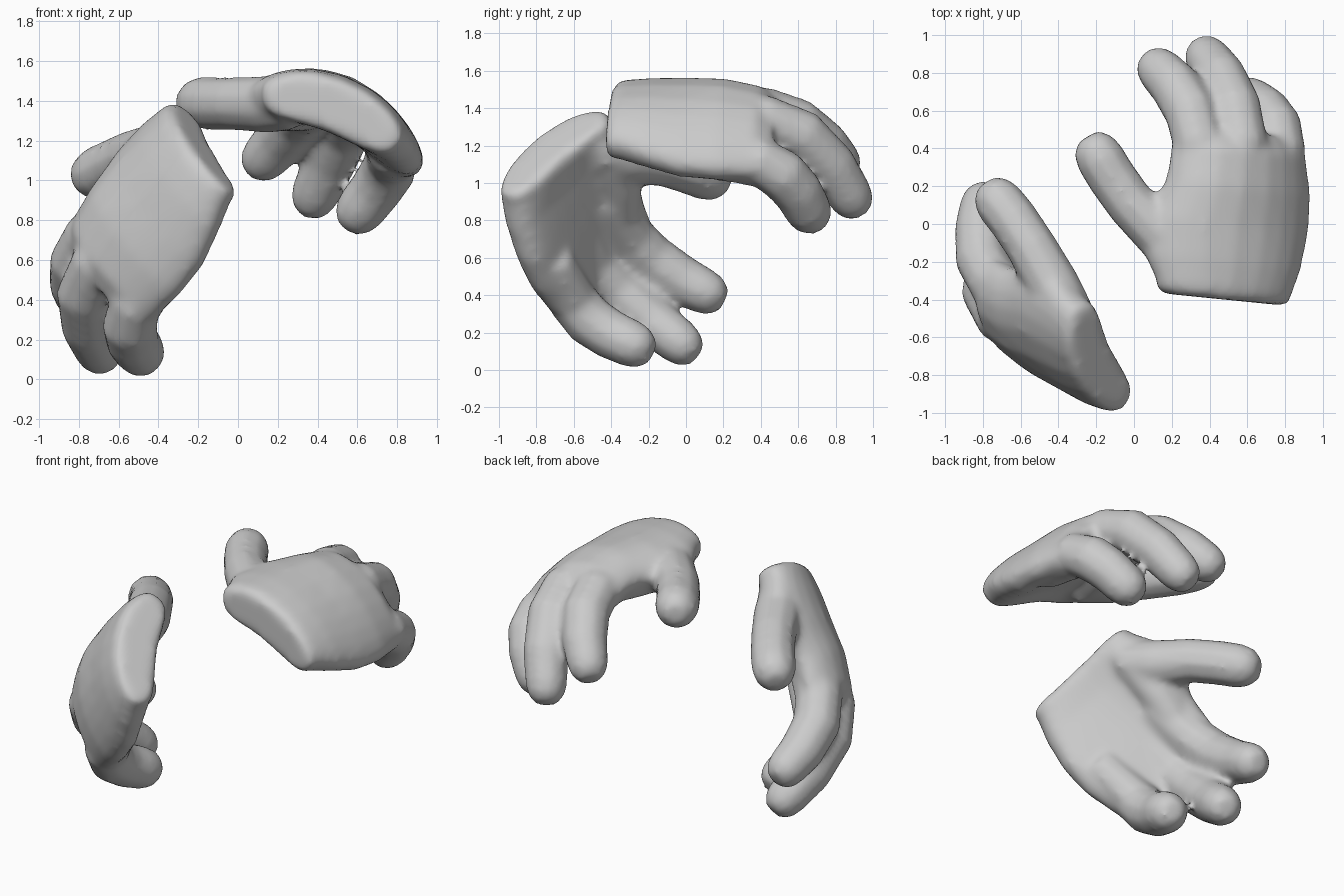
import bpy, bmesh, math
from mathutils import Vector, Matrix

if "Cube" in bpy.data.objects:
    bpy.data.objects.remove(bpy.data.objects["Cube"])

grey = bpy.data.materials.new("glove_grey")
grey.diffuse_color = (0.6, 0.6, 0.6, 1)
grey.use_nodes = True
grey.node_tree.nodes["Principled BSDF"].inputs["Base Color"].default_value = grey.diffuse_color


def loft(bm, rings):
    """Skin a list of closed point rings and cap both ends."""
    loops = [[bm.verts.new(p) for p in ring] for ring in rings]
    n = len(loops[0])
    for a, b in zip(loops, loops[1:]):
        for i in range(n):
            bm.faces.new((a[i], a[(i + 1) % n], b[(i + 1) % n], b[i]))
    bm.faces.new(loops[0][::-1])
    bm.faces.new(loops[-1])


def palm_ring(y, left, mid, right, thick, sides=28):
    """Flat oval bent along an arch through left, mid and right (x, z)."""
    l, m, r = (Vector((p[0], p[1])) for p in (left, mid, right))
    ring = []
    for k in range(sides):
        a = 2 * math.pi * k / sides
        u = math.copysign(abs(math.cos(a)) ** 0.8, math.cos(a))
        v = math.copysign(abs(math.sin(a)) ** 0.68, math.sin(a)) * thick
        c = m + u * (r - l) / 2 + u * u * ((r + l) / 2 - m)
        t = ((r - l) / 2 + 2 * u * ((r + l) / 2 - m)).normalized()
        x, z = c.x - t.y * v, c.y + t.x * v
        ring.append((x, y - 0.1 * (x - 0.48), z))
    return ring


def finger(bm, path, sides=10):
    """Tube along (x, y, z, radius) points with a rounded tip."""
    pts = [Vector(p[:3]) for p in path]
    rad = [p[3] * 1.05 for p in path]
    end = (pts[-1] - pts[-2]).normalized()
    tip, r = pts[-1].copy(), rad[-1]
    for step, size in ((0.55, 0.87), (0.97, 0.5)):
        pts.append(tip + end * r * step)
        rad.append(r * size)
    rings, side, old = [], Vector((1, 0, 0)), None
    for i, p in enumerate(pts):
        t = (pts[min(i + 1, len(pts) - 1)] - pts[max(i - 1, 0)]).normalized()
        if old:
            side = old.rotation_difference(t) @ side
        side = (side - t * side.dot(t)).normalized()
        up, old = t.cross(side), t
        rings.append([p + rad[i] * (side * math.cos(a) + up * math.sin(a))
                      for a in (2 * math.pi * (k + 0.5) / sides for k in range(sides))])
    loft(bm, rings)


PALM = [  # y, left, middle, right, half thickness
    (-0.40, (0.15, 1.40), (0.47, 1.38), (0.78, 1.18), 0.11),
    (-0.37, (0.12, 1.41), (0.47, 1.38), (0.80, 1.16), 0.135),
    (-0.33, (0.12, 1.41), (0.47, 1.385), (0.81, 1.16), 0.14),
    (-0.20, (0.06, 1.39), (0.48, 1.395), (0.85, 1.11), 0.14),
    (0.00, (0.07, 1.37), (0.49, 1.395), (0.89, 1.05), 0.14),
    (0.20, (0.19, 1.36), (0.52, 1.39), (0.90, 1.03), 0.14),
    (0.40, (0.22, 1.34), (0.54, 1.37), (0.88, 1.03), 0.12),
    (0.49, (0.27, 1.34), (0.55, 1.33), (0.84, 1.05), 0.08),
]
FINGERS = [
    # thumb
    [(0.27, -0.21, 1.38, 0.12), (0.15, -0.06, 1.38, 0.14), (-0.02, 0.11, 1.385, 0.128),
     (-0.12, 0.25, 1.385, 0.128), (-0.18, 0.35, 1.39, 0.128)],
    # pad at the root of the thumb
    [(0.25, -0.27, 1.37, 0.09), (0.24, -0.1, 1.36, 0.11), (0.27, 0.08, 1.36, 0.115),
     (0.32, 0.22, 1.36, 0.11)],
    # index finger
    [(0.36, 0.1, 1.37, 0.11), (0.345, 0.43, 1.37, 0.138), (0.30, 0.60, 1.31, 0.138),
     (0.21, 0.74, 1.2, 0.13), (0.14, 0.81, 1.12, 0.12)],
    # middle finger
    [(0.56, 0.15, 1.34, 0.11), (0.575, 0.43, 1.335, 0.13), (0.535, 0.62, 1.255, 0.135),
     (0.46, 0.78, 1.09, 0.13), (0.39, 0.875, 0.935, 0.12)],
    # little finger
    [(0.77, 0.1, 1.14, 0.11), (0.775, 0.4, 1.11, 0.13), (0.75, 0.52, 1.04, 0.135),
     (0.69, 0.60, 0.95, 0.13), (0.62, 0.65, 0.86, 0.125)],
]

# Palm, thumb and fingers fused into one soft glove
bm = bmesh.new()
loft(bm, [palm_ring(*s) for s in PALM])
for path in FINGERS:
    finger(bm, path)
bmesh.ops.recalc_face_normals(bm, faces=bm.faces)
mesh = bpy.data.meshes.new("right_glove")
bm.to_mesh(mesh)
bm.free()
right = bpy.data.objects.new("right_glove", mesh)
bpy.context.collection.objects.link(right)
fuse = right.modifiers.new("fuse", 'REMESH')
fuse.mode = 'VOXEL'
fuse.voxel_size = 0.022
soft = right.modifiers.new("soften", 'SMOOTH')
soft.factor = 0.5
soft.iterations = 10
dep = bpy.context.evaluated_depsgraph_get()
baked = bpy.data.meshes.new_from_object(right.evaluated_get(dep))
right.modifiers.clear()
right.data = baked
baked.materials.clear()
baked.materials.append(grey)


def hand_frame(wrist, thumb, middle, little, flip):
    """Placement matrix from four landmarks; flip mirrors the hand."""
    w, t, m, l = map(Vector, (wrist, thumb, middle, little))
    e1 = (m - w).normalized()
    e2 = t - l
    e2 = (e2 - e1 * e2.dot(e1)).normalized()
    e3 = e1.cross(e2) * flip
    mat = Matrix((e1, e2, e3)).transposed().to_4x4()
    mat.translation = (w + t + m + l) / 4
    return mat


# Mirrored glove, turned with its fingers pointing down
src = hand_frame((0.48, -0.38, 1.34), (-0.20, 0.42, 1.38), (0.38, 0.89, 0.92), (0.63, 0.66, 0.84), 1)
dst = hand_frame((-0.18, -0.72, 1.17), (-0.74, 0.14, 1.02), (-0.70, -0.01, 0.13), (-0.50, -0.28, 0.09), -1)
left = bpy.data.objects.new("left_glove", baked.copy())
bpy.context.collection.objects.link(left)
left.data.transform(dst @ src.inverted())
left.data.flip_normals()

for ob in (right, left):
    for poly in ob.data.polygons:
        poly.use_smooth = True
        poly.material_index = 0
